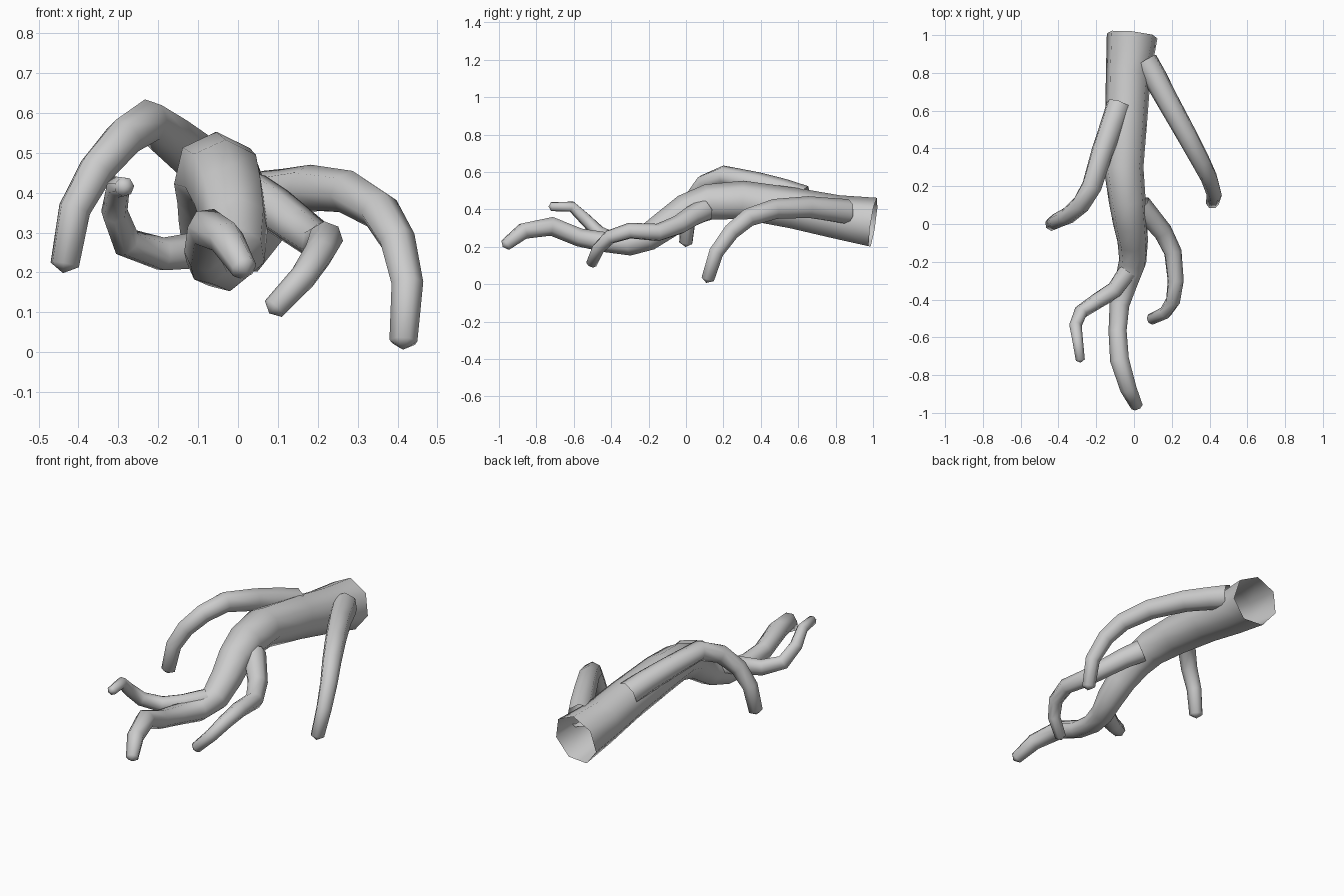
import bpy
import bmesh
from math import cos, sin, pi
from mathutils import Vector

SIDES = 7

cube = bpy.data.objects.get("Cube")
if cube:
    bpy.data.objects.remove(cube)

root_grey = bpy.data.materials.new("root grey")
root_grey.use_nodes = True
root_grey.diffuse_color = (0.6, 0.6, 0.6, 1)
root_grey.node_tree.nodes["Principled BSDF"].inputs["Base Color"].default_value = (0.6, 0.6, 0.6, 1)


def taper(start, end, count):
    """Evenly shrinking radii along a branch."""
    return [start + (end - start) * i / (count - 1) for i in range(count)]


def tube(name, path, radii):
    """Sweep a ring along a path, open at the start and pointed at the tip."""
    points = [Vector(p) for p in path]
    bm = bmesh.new()
    rings = []
    side = None
    for i, (point, radius) in enumerate(zip(points, radii)):
        before = (point - points[i - 1]).normalized() if i else Vector()
        after = (points[i + 1] - point).normalized() if i + 1 < len(points) else Vector()
        tangent = (before + after).normalized()
        # carry the previous ring's direction along to avoid twisting
        side = side or tangent.cross(Vector((1, 0, 0)))
        side = (side - tangent * side.dot(tangent)).normalized()
        other = tangent.cross(side)
        ring = []
        for k in range(SIDES):
            angle = 2 * pi * k / SIDES
            ring.append(bm.verts.new(point + radius * (side * cos(angle) + other * sin(angle))))
        rings.append(ring)
    for a, b in zip(rings, rings[1:]):
        for k in range(SIDES):
            n = (k + 1) % SIDES
            bm.faces.new((a[k], a[n], b[n], b[k]))
    # blunt point at the tip
    tip = bm.verts.new(points[-1] + tangent * radii[-1] * 0.6)
    for k in range(SIDES):
        bm.faces.new((rings[-1][k], rings[-1][(k + 1) % SIDES], tip))
    bmesh.ops.recalc_face_normals(bm, faces=bm.faces)
    mesh = bpy.data.meshes.new(name)
    bm.to_mesh(mesh)
    bm.free()
    mesh.materials.append(root_grey)
    mesh.shade_smooth()
    obj = bpy.data.objects.new(name, mesh)
    bpy.context.collection.objects.link(obj)
    return obj


# Main root, open at the thick back end
tube("main_root",
     [(-.01, 1, .325), (-.03, .8, .355), (-.04, .58, .4), (-.055, .3, .445),
      (-.035, .12, .435), (-.02, 0, .39), (-.005, -.1, .32), (-.005, -.2, .25),
      (-.035, -.3, .215), (-.075, -.43, .225), (-.085, -.57, .25),
      (-.075, -.72, .31), (-.03, -.87, .285), (.015, -.965, .21)],
     [.138, .122, .115, .108, .1, .092, .083, .075, .064, .055, .05, .052, .045, .033])

# Side roots, each starting inside the main root
branches = {
    "upper_right_root": (.068, .037, [
        (-.08, .63, .46), (-.12, .52, .5), (-.17, .38, .54), (-.225, .2, .58),
        (-.285, .1, .54), (-.355, .04, .46), (-.41, .015, .36), (-.435, 0, .22)]),
    "upper_left_root": (.07, .036, [
        (.06, .86, .385), (.11, .78, .395), (.18, .65, .41), (.28, .47, .4), (.355, .33, .355),
        (.4, .24, .28), (.425, .16, .17), (.415, .115, .027)]),
    "lower_left_root": (.062, .03, [
        (.03, .1, .395), (.09, .03, .36), (.15, -.04, .315), (.205, -.15, .275),
        (.22, -.3, .285), (.205, -.41, .25), (.165, -.47, .19), (.09, -.505, .11)]),
    "lower_right_root": (.052, .025, [
        (-.03, -.25, .26), (-.1, -.35, .255), (-.19, -.405, .245), (-.28, -.465, .275),
        (-.31, -.54, .35), (-.3, -.61, .415), (-.285, -.72, .415)]),
}
for name, (thick, thin, path) in branches.items():
    tube(name, path, taper(thick, thin, len(path)))
